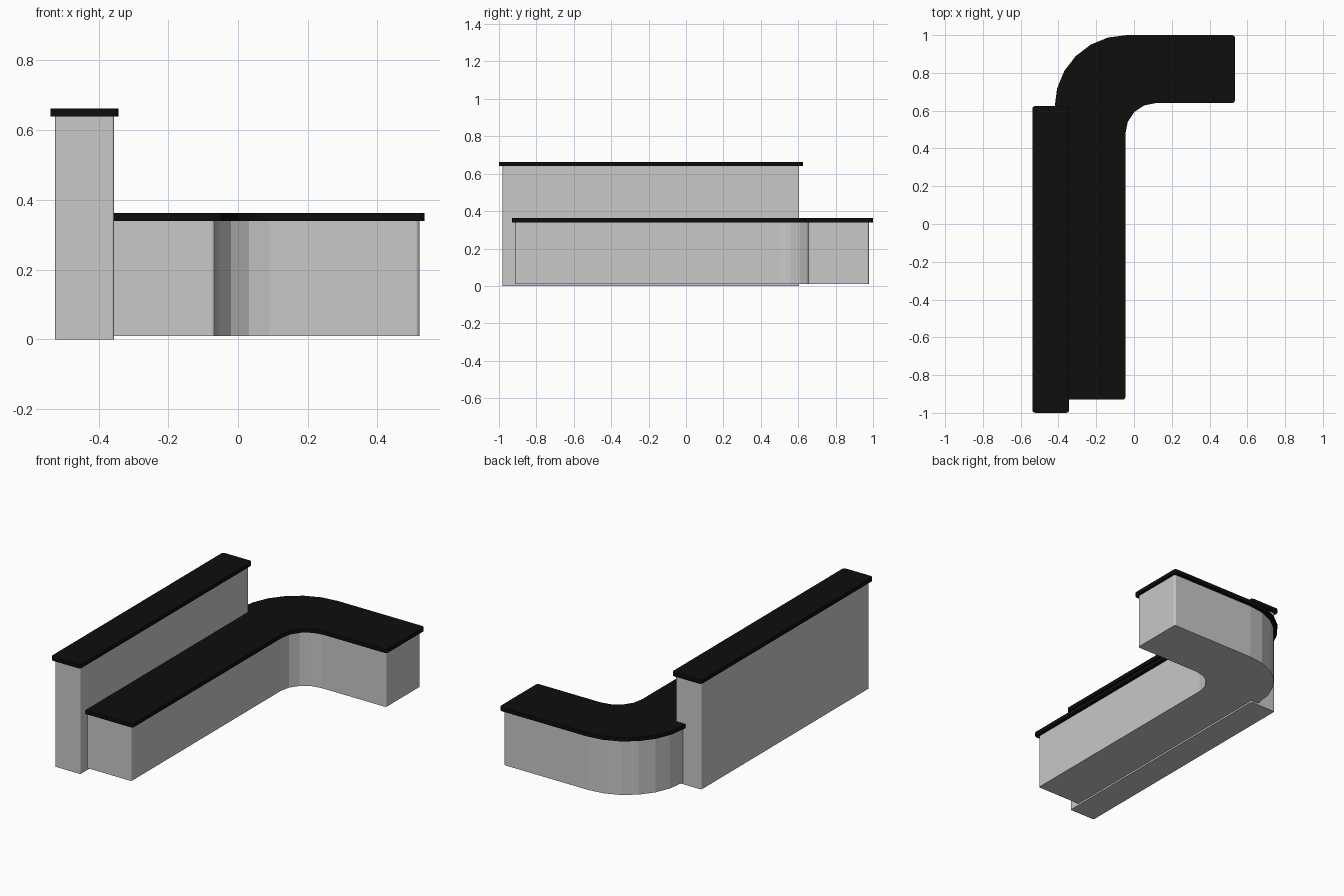
import bpy, bmesh, math
from mathutils import Vector

if "Cube" in bpy.data.objects:
    bpy.data.objects.remove(bpy.data.objects["Cube"])


def material(name, color):
    m = bpy.data.materials.new(name)
    m.diffuse_color = (*color, 1)
    m.use_nodes = True
    m.node_tree.nodes["Principled BSDF"].inputs["Base Color"].default_value = m.diffuse_color
    return m


grey = material("light_grey_panel", (0.58, 0.58, 0.58))
black = material("black_worktop", (0.004, 0.004, 0.004))


def rounded(corners):
    """Outline from right-angled corners given as (x, y, radius, segments)."""
    out = []
    n = len(corners)
    for i, (x, y, r, seg) in enumerate(corners):
        p = Vector((x, y))
        u = (Vector(corners[i - 1][:2]) - p).normalized()
        v = (Vector(corners[(i + 1) % n][:2]) - p).normalized()
        c = p + (u + v) * r
        for k in range(seg + 1):
            t = math.pi / 2 * k / seg
            out.append(c - r * (v * math.cos(t) + u * math.sin(t)))
    return out


def slab(name, corners, z0, z1, mat):
    """Extrude a rounded outline between two heights."""
    bm = bmesh.new()
    f = bm.faces.new([bm.verts.new((p.x, p.y, z0)) for p in rounded(corners)])
    ext = bmesh.ops.extrude_face_region(bm, geom=[f])
    top = [e for e in ext["geom"] if isinstance(e, bmesh.types.BMVert)]
    bmesh.ops.translate(bm, vec=(0, 0, z1 - z0), verts=top)
    if not any(g.normal.z < -0.9 for g in bm.faces) or len(
            [g for g in bm.faces if len(g.verts) > 4]) < 2:
        bm.faces.new([v for v in bm.verts if abs(v.co.z - z0) < 1e-6])
    bmesh.ops.recalc_face_normals(bm, faces=bm.faces)
    me = bpy.data.meshes.new(name)
    bm.to_mesh(me)
    bm.free()
    me.materials.append(mat)
    ob = bpy.data.objects.new(name, me)
    bpy.context.collection.objects.link(ob)
    return ob


def box_outline(x0, x1, y0, y1, r):
    return [(x0, y0, r, 3), (x1, y0, r, 3), (x1, y1, r, 3), (x0, y1, r, 3)]


def hook_outline(x0, x1, x2, y0, y1, y2, r, inner, outer):
    """L-shaped counter with a swept bend at the back left."""
    return [(x0, y0, r, 3), (x1, y0, r, 3), (x1, y1, inner, 4),
            (x2, y1, r, 3), (x2, y2, r, 3), (x0, y2, outer, 6)]


# tall back bar
slab("tall_wall", box_outline(-0.525, -0.356, -0.98, 0.605, 0.006), 0, 0.641, grey)
slab("tall_worktop", box_outline(-0.538, -0.343, -1.0, 0.625, 0.016), 0.64, 0.663, black)

# low curved counter
slab("low_counter", hook_outline(-0.403, -0.066, 0.52, -0.913, 0.655, 0.978, 0.01, 0.158, 0.365),
     0.01, 0.341, grey)
slab("low_worktop", hook_outline(-0.42, -0.045, 0.535, -0.93, 0.64, 1.0, 0.016, 0.16, 0.38),
     0.34, 0.363, black)
